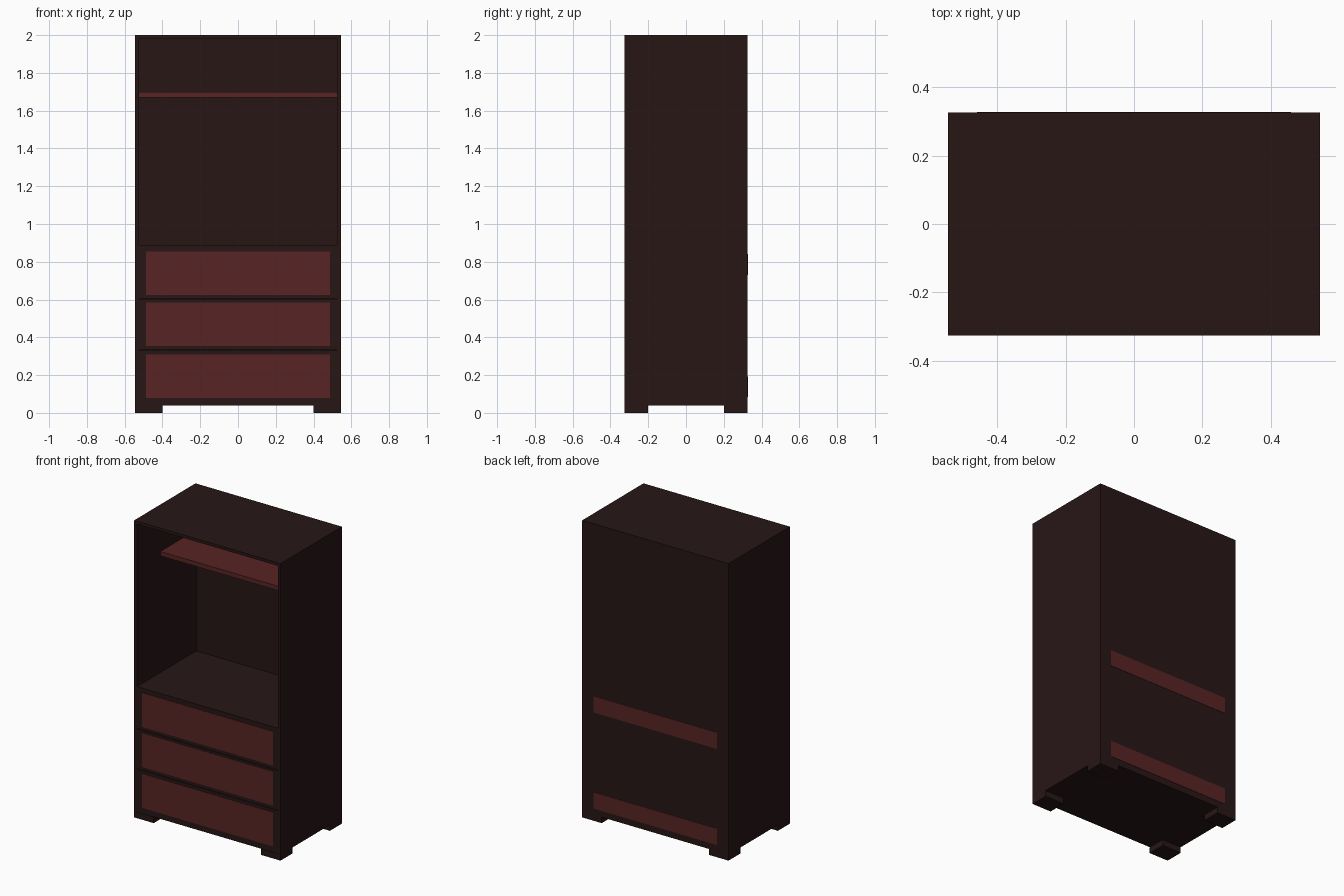
import bpy

if "Cube" in bpy.data.objects:
    bpy.data.objects.remove(bpy.data.objects["Cube"])

W, D, H = 0.545, 0.326, 2.0    # half width, half depth, height
T = 0.02                       # board thickness
FOOT_H = 0.04


def material(name, rgb):
    m = bpy.data.materials.new(name)
    m.diffuse_color = (*rgb, 1)
    m.use_nodes = True
    m.node_tree.nodes["Principled BSDF"].inputs["Base Color"].default_value = m.diffuse_color
    return m


DARK = material("dark_wood", (0.021, 0.008, 0.008))
RED = material("red_wood", (0.098, 0.017, 0.017))


def box(name, x, y, z, mat):
    """Box from (min, max) ranges on each axis."""
    lo, hi = zip(x, y, z)
    bpy.ops.mesh.primitive_cube_add(
        size=1, location=[(a + b) / 2 for a, b in zip(lo, hi)])
    ob = bpy.context.object
    ob.name = name
    ob.scale = [b - a for a, b in zip(lo, hi)]
    bpy.ops.object.transform_apply(location=False, rotation=False, scale=True)
    ob.data.materials.append(mat)
    return ob


# Side panels and feet
for side, s in (("left", -1), ("right", 1)):
    box(f"{side}_side_panel", sorted((s * (W - T), s * W)), (-D, D), (FOOT_H, H), DARK)
    for end, e in (("front", -1), ("back", 1)):
        box(f"{end}_{side}_foot", sorted((s * 0.40, s * W)),
            sorted((e * 0.20, e * D)), (0, FOOT_H), DARK)

# Top, back and base boards
inner = (-W + T, W - T)
box("top_panel", inner, (-D, D), (H - T, H), DARK)
box("back_panel", inner, (D - T, D), (FOOT_H, H - T), DARK)
box("base_panel", inner, (-D + T, D - T), (FOOT_H, FOOT_H + T), DARK)

# Floor of the open compartment, above the drawers
box("compartment_floor", inner, (-D + T, D - T), (0.865, 0.885), DARK)

# Upper shelf
box("upper_shelf", inner, (-0.075, D - T), (1.67, 1.70), RED)

# Drawers: dark frame with a red front panel
for i, (z0, z1, p0) in enumerate([(0.04, 0.33, 0.08), (0.333, 0.60, 0.355),
                                  (0.603, 0.885, 0.625)], 1):
    box(f"drawer_frame_{i}", inner, (-D + 0.003, -D + T), (z0, z1), DARK)
    box(f"drawer_panel_{i}", (-0.488, 0.488), (-D, -D + T / 2), (p0, p0 + 0.23), RED)

# Red rails across the back
for name, z in (("lower", 0.083), ("upper", 0.73)):
    box(f"{name}_back_rail", (-0.46, 0.46), (D - 0.01, D + 0.002), (z, z + 0.11), RED)
